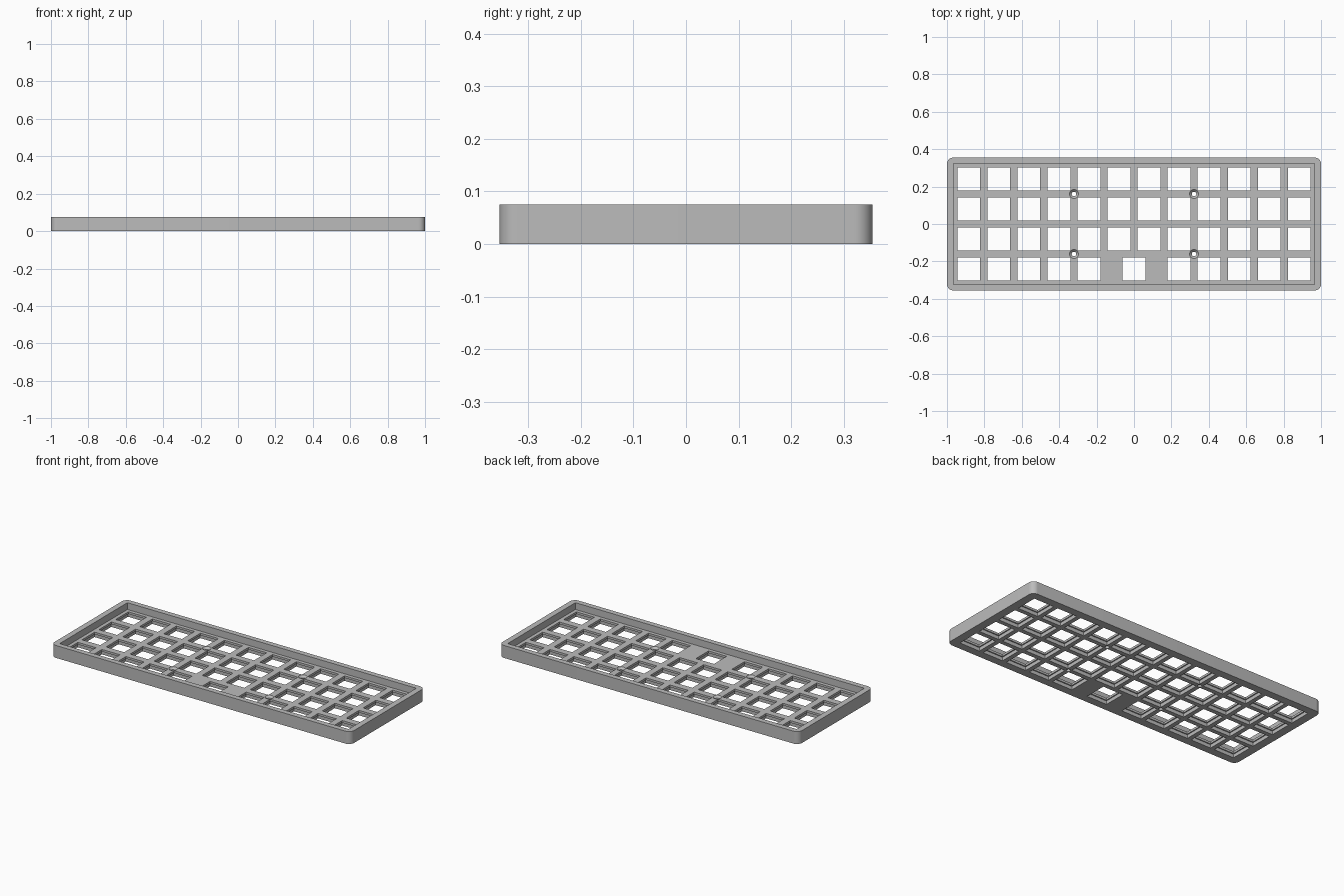
import bpy, bmesh, math
from mathutils import Matrix

if "Cube" in bpy.data.objects:
    bpy.data.objects.remove(bpy.data.objects["Cube"], do_unlink=True)

PITCH = 0.1605            # key spacing
HALF_X, HALF_Y = 1.0, 0.355
HEIGHT, PLATE_TOP = 0.075, 0.034
LEDGE = 0.021             # underside of the thin lip around each key opening
WALL = 0.035

grey = bpy.data.materials.new("plain grey")
grey.use_nodes = True
colour = (0.5, 0.5, 0.5, 1)
grey.diffuse_color = colour
grey.node_tree.nodes["Principled BSDF"].inputs["Base Color"].default_value = colour


def add_box(bm, x, y, sx, sy, z0, z1):
    place = Matrix.Translation((x, y, (z0 + z1) / 2)) @ Matrix.Diagonal((sx, sy, z1 - z0, 1))
    return bmesh.ops.create_cube(bm, size=1, matrix=place)["verts"]


def add_cone(bm, x, y, r0, r1, z0, z1):
    bmesh.ops.create_cone(bm, cap_ends=True, segments=32, radius1=r0, radius2=r1,
                          depth=z1 - z0, matrix=Matrix.Translation((x, y, (z0 + z1) / 2)))


def make_object(name, bm):
    mesh = bpy.data.meshes.new(name)
    bm.to_mesh(mesh)
    bm.free()
    mesh.materials.append(grey)
    obj = bpy.data.objects.new(name, mesh)
    bpy.context.collection.objects.link(obj)
    return obj


# Outer body with rounded vertical corners
bm = bmesh.new()
add_box(bm, 0, 0, 2 * HALF_X, 2 * HALF_Y, 0, HEIGHT)
corners = [e for e in bm.edges if abs(e.verts[0].co.z - e.verts[1].co.z) > 0.01]
bmesh.ops.bevel(bm, geom=corners, offset=0.034, segments=10, profile=0.5, affect='EDGES')
case = make_object("keyboard_case", bm)

# Key positions: a full grid, with one double-width key in the front row
keys = []
for row in range(4):
    for col in range(12):
        if row == 0 and col in (5, 6):
            continue
        keys.append(((col - 5.5) * PITCH, (row - 1.5) * PITCH))
keys.append((0, -1.5 * PITCH))
screws = [(sx * 2 * PITCH, sy * PITCH) for sx in (-1, 1) for sy in (-1, 1)]

# Cutters: tray recess, key openings, wider reliefs below, screw holes, countersinks
cutters = []
bm = bmesh.new()
add_box(bm, 0, 0, 2 * (HALF_X - WALL), 2 * (HALF_Y - WALL + 0.003), PLATE_TOP, HEIGHT + 0.1)
cutters.append(make_object("tray_cutter", bm))

bm = bmesh.new()
for x, y in keys:
    add_box(bm, x, y, 0.121, 0.121, -0.1, HEIGHT + 0.1)
cutters.append(make_object("key_cutter", bm))

bm = bmesh.new()
for x, y in keys:
    add_box(bm, x, y, 0.134, 0.134, -0.1, LEDGE)
cutters.append(make_object("relief_cutter", bm))

bm = bmesh.new()
for x, y in screws:
    add_cone(bm, x, y, 0.012, 0.012, -0.1, HEIGHT + 0.1)
cutters.append(make_object("screw_cutter", bm))

bm = bmesh.new()
for x, y in screws:
    add_cone(bm, x, y, 0.012, 0.036, PLATE_TOP - 0.012, PLATE_TOP + 0.012)
cutters.append(make_object("countersink_cutter", bm))

for cutter in cutters:
    cutter.hide_render = True
    mod = case.modifiers.new(cutter.name, 'BOOLEAN')
    mod.operation = 'DIFFERENCE'
    mod.solver = 'EXACT'
    mod.object = cutter

# Bake the cuts into the case and drop the cutters
bpy.context.view_layer.update()
cut_mesh = bpy.data.meshes.new_from_object(case.evaluated_get(bpy.context.evaluated_depsgraph_get()))
case.modifiers.clear()
case.data = cut_mesh
cut_mesh.materials.clear()
cut_mesh.materials.append(grey)
for poly in cut_mesh.polygons:
    poly.material_index = 0
for cutter in cutters:
    bpy.data.objects.remove(cutter, do_unlink=True)

# Smooth the rounded corners and screw holes, keep the other edges sharp
for obj in bpy.context.selected_objects:
    obj.select_set(False)
case.select_set(True)
bpy.context.view_layer.objects.active = case
bpy.ops.object.shade_smooth_by_angle(angle=math.radians(30))
